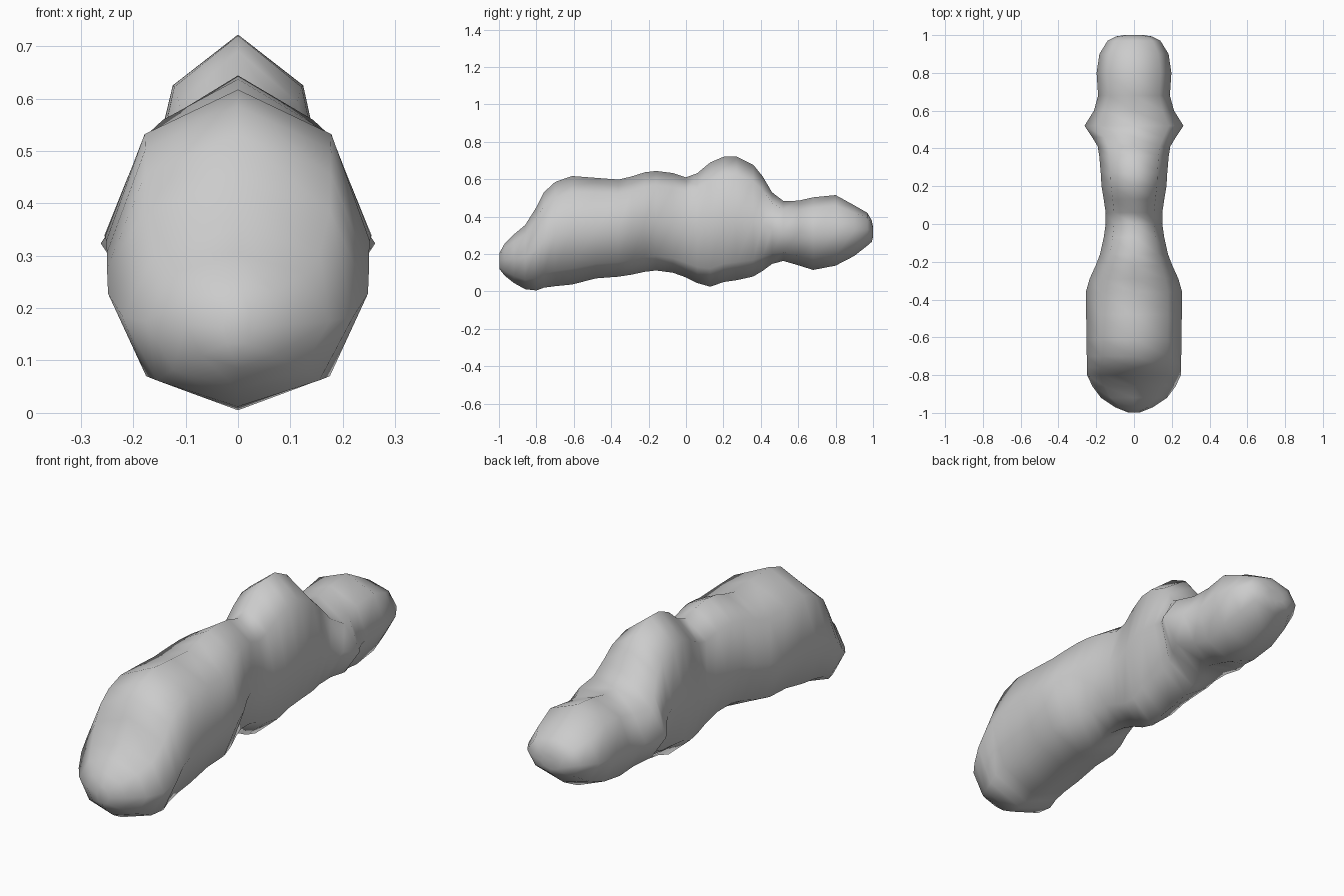
import bpy, bmesh
from math import cos, sin, pi

# Body sections from front to back: y, bottom z, top z, half width
SECTIONS = [
    (-0.998, 0.12, 0.205, 0.03), (-0.97, 0.085, 0.255, 0.10), (-0.92, 0.045, 0.305, 0.175),
    (-0.86, 0.012, 0.355, 0.22), (-0.80, 0.005, 0.45, 0.248), (-0.76, 0.02, 0.53, 0.25),
    (-0.70, 0.028, 0.585, 0.25), (-0.61, 0.037, 0.617, 0.252), (-0.48, 0.07, 0.607, 0.253),
    (-0.36, 0.079, 0.598, 0.255), (-0.29, 0.09, 0.615, 0.235), (-0.22, 0.105, 0.637, 0.203),
    (-0.16, 0.112, 0.644, 0.18), (-0.07, 0.10, 0.633, 0.16), (0.0, 0.075, 0.61, 0.15),
    (0.06, 0.045, 0.632, 0.15), (0.13, 0.025, 0.69, 0.16), (0.20, 0.05, 0.72, 0.172),
    (0.27, 0.06, 0.722, 0.176), (0.36, 0.08, 0.677, 0.184), (0.41, 0.11, 0.615, 0.192),
    (0.46, 0.147, 0.53, 0.222), (0.52, 0.163, 0.484, 0.262), (0.60, 0.14, 0.485, 0.212),
    (0.68, 0.115, 0.503, 0.19), (0.80, 0.138, 0.515, 0.198), (0.90, 0.19, 0.46, 0.183),
    (0.97, 0.245, 0.42, 0.14), (0.993, 0.265, 0.38, 0.095), (1.0, 0.29, 0.345, 0.05),
]
SIDES = 8


def loft(name, sections):
    """Skin eight-sided elliptical rings into one closed, smooth body."""
    bm = bmesh.new()
    rings = []
    for y, bottom, top, half in sections:
        mid, high = (bottom + top) / 2, (top - bottom) / 2
        angles = [2 * pi * i / SIDES for i in range(SIDES)]
        rings.append([bm.verts.new((half * cos(a), y, mid + high * sin(a))) for a in angles])
    for a, b in zip(rings, rings[1:]):
        for i in range(SIDES):
            j = (i + 1) % SIDES
            bm.faces.new((a[i], a[j], b[j], b[i]))
    # Close both ends
    bm.faces.new(rings[0])
    bm.faces.new(rings[-1])
    bmesh.ops.recalc_face_normals(bm, faces=bm.faces)
    for f in bm.faces:
        f.smooth = True
    mesh = bpy.data.meshes.new(name)
    bm.to_mesh(mesh)
    bm.free()
    obj = bpy.data.objects.new(name, mesh)
    bpy.context.collection.objects.link(obj)
    return obj


# Lumpy body with rounded front, hump, flared collar and tail bulb
loft("body", SECTIONS)
